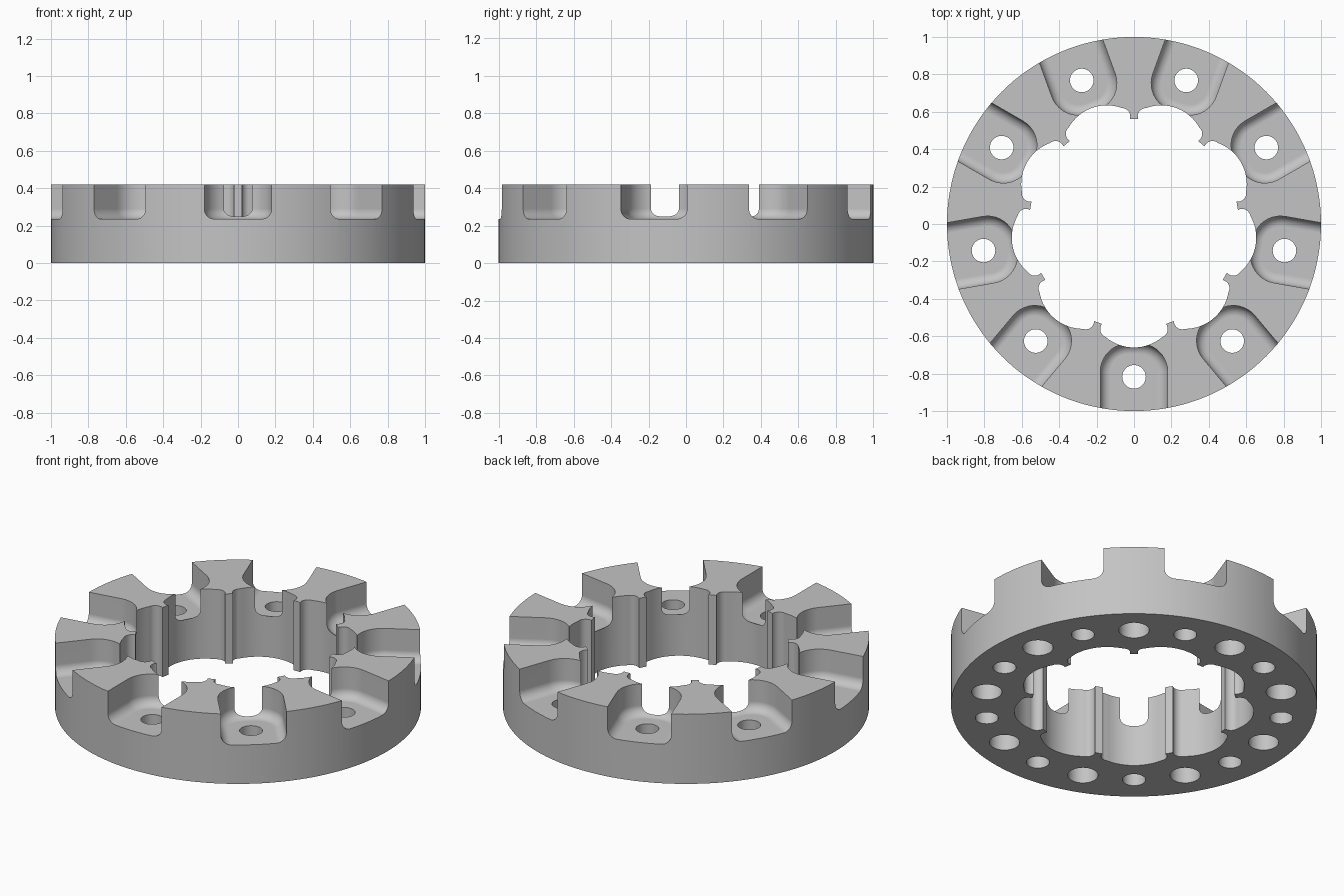
import bpy
import bmesh
from math import sin, cos, radians, pi
from mathutils import Matrix

HEIGHT = 0.42
FLOOR = 0.235
COUNT = 9
STEP = 2 * pi / COUNT
HOLE_RING = 0.817

cube = bpy.data.objects.get("Cube")
if cube:
    bpy.data.objects.remove(cube, do_unlink=True)

metal = bpy.data.materials.new("grey_metal")
metal.use_nodes = True
grey = (0.55, 0.55, 0.55, 1)
metal.diffuse_color = grey
metal.node_tree.nodes["Principled BSDF"].inputs["Base Color"].default_value = grey


def arc(cx, cy, r, start, end, steps):
    """Points along an arc, angles in degrees."""
    angles = [radians(start + (end - start) * i / steps) for i in range(steps + 1)]
    return [(cx + r * cos(a), cy + r * sin(a)) for a in angles]


def loft(bm, loops, matrix=Matrix()):
    """Closed solid through a stack of (outline, z) loops."""
    rings = [[bm.verts.new(matrix @ Matrix.Translation((x, y, z)).translation)
              for x, y in pts] for pts, z in loops]
    n = len(rings[0])
    for low, high in zip(rings, rings[1:]):
        for i in range(n):
            j = (i + 1) % n
            bm.faces.new((low[i], low[j], high[j], high[i]))
    bm.faces.new(rings[0][::-1])
    bm.faces.new(rings[-1])


def finish(name, bm, helper=True):
    bmesh.ops.recalc_face_normals(bm, faces=bm.faces)
    mesh = bpy.data.meshes.new(name)
    bm.to_mesh(mesh)
    bm.free()
    mesh.materials.append(metal)
    obj = bpy.data.objects.new(name, mesh)
    bpy.context.collection.objects.link(obj)
    if helper:
        obj.hide_render = True
    return obj


def turned(k):
    """Rotation putting the local x axis on the k-th pocket."""
    return Matrix.Rotation(-pi / 2 + k * STEP, 4, 'Z')


# Round blank
bm = bmesh.new()
disc = arc(0, 0, 1, 0, 360, 144)[:-1]
loft(bm, [(disc, 0), (disc, HEIGHT)])
ring = finish("slotted_ring", bm, helper=False)

# Scalloped bore: wide lobes with small rounded corners beside narrow teeth
half = arc(0.425, 0, 0.235, 0, 40, 8) + arc(0.5626, 0.1356, 0.045, 20, 129, 10)[1:]
lobe = [(x, -y) for x, y in half[:0:-1]] + half
outline = []
for k in range(COUNT):
    for x, y in lobe:
        p = turned(k) @ Matrix.Translation((x, y, 0)).translation
        outline.append((p.x, p.y))
bm = bmesh.new()
loft(bm, [(outline, -0.1), (outline, HEIGHT + 0.1)])
bore = finish("bore_cutter", bm)


# Pockets open to the rim, with rounded inner corners and a filleted floor
def pocket_outline(inset):
    w, end, r = 0.18 - inset, 0.64 + inset, 0.15 - inset
    side = arc(end + r, w - r, r, 90, 180, 10)
    other = [(x, -y) for x, y in side[::-1]]
    return [(1.1, w)] + side + other + [(1.1, -w)]


fillet = 0.055
loops = []
for i in range(9):
    a = pi / 2 * i / 8
    loops.append((pocket_outline(fillet * (1 - sin(a))), FLOOR + fillet * (1 - cos(a))))
loops.append((pocket_outline(0), HEIGHT + 0.1))
bm = bmesh.new()
for k in range(COUNT):
    loft(bm, loops, turned(k))
pockets = finish("pocket_cutter", bm)

# Through holes in the pockets, wider blind holes under the raised blocks
bm = bmesh.new()
for k in range(COUNT):
    for shift, radius, top in ((0, 0.063, HEIGHT), (0.5, 0.083, 0.25)):
        circle = arc(HOLE_RING, 0, radius, 0, 360, 36)[:-1]
        loft(bm, [(circle, -0.1), (circle, top)], turned(k + shift))
holes = finish("hole_cutter", bm)

# Cut the blank, then bake the result
for cutter in (bore, pockets, holes):
    mod = ring.modifiers.new(cutter.name, 'BOOLEAN')
    mod.operation = 'DIFFERENCE'
    mod.solver = 'EXACT'
    mod.object = cutter
bpy.context.view_layer.update()
graph = bpy.context.evaluated_depsgraph_get()
cut_mesh = bpy.data.meshes.new_from_object(ring.evaluated_get(graph))
ring.modifiers.clear()
ring.data = cut_mesh
for cutter in (bore, pockets, holes):
    bpy.data.objects.remove(cutter, do_unlink=True)

# Smooth curved walls, keep crisp edges
bpy.ops.object.select_all(action='DESELECT')
ring.select_set(True)
bpy.context.view_layer.objects.active = ring
bpy.ops.object.shade_smooth_by_angle(angle=radians(16))
weighted = ring.modifiers.new("flat_face_normals", 'WEIGHTED_NORMAL')
weighted.keep_sharp = True
